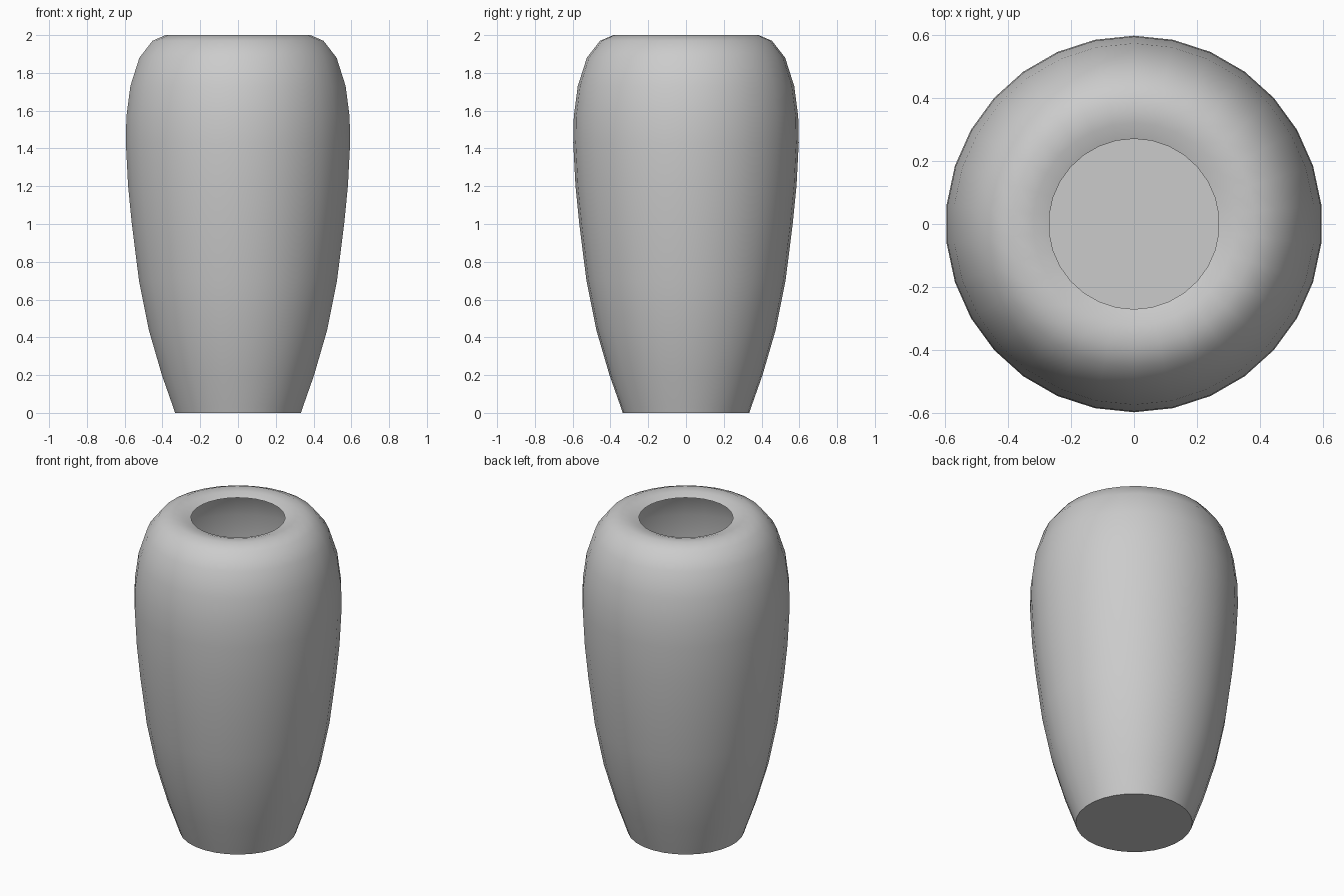
import bpy, bmesh
from math import radians
from mathutils import Vector

cube = bpy.data.objects.get("Cube")
if cube:
    bpy.data.objects.remove(cube, do_unlink=True)

SIDES = 30

# Plain grey glaze
glaze = bpy.data.materials.new("grey_glaze")
glaze.use_nodes = True
grey = (0.6, 0.6, 0.6, 1)
glaze.diffuse_color = grey
glaze.node_tree.nodes["Principled BSDF"].inputs["Base Color"].default_value = grey

# Vase wall as (radius, height), from the foot up to the sunken mouth
profile = [(0.335, 0), (0.345, 0.03), (0.405, 0.2), (0.475, 0.44), (0.527, 0.7),
           (0.565, 1.0), (0.585, 1.2), (0.597, 1.43), (0.594, 1.57), (0.573, 1.73),
           (0.525, 1.88), (0.455, 1.97), (0.385, 2.0), (0.32, 1.995), (0.27, 1.978)]

bm = bmesh.new()
points = [bm.verts.new((0, r, z)) for r, z in profile]
edges = [bm.edges.new(pair) for pair in zip(points, points[1:])]
bmesh.ops.spin(bm, geom=points + edges, cent=(0, 0, 0), axis=(0, 0, 1),
               angle=radians(360), steps=SIDES, use_merge=True)
bmesh.ops.remove_doubles(bm, verts=bm.verts, dist=0.0001)

# Flat foot closes the bottom
foot = [e for e in bm.edges if e.is_boundary and all(v.co.z < 0.001 for v in e.verts)]
bmesh.ops.contextual_create(bm, geom=foot)
bmesh.ops.recalc_face_normals(bm, faces=bm.faces)
base = min(bm.faces, key=lambda f: f.calc_center_median().z)
if base.normal.dot(Vector((0, 0, -1))) < 0:
    bmesh.ops.reverse_faces(bm, faces=bm.faces)

mesh = bpy.data.meshes.new("vase")
bm.to_mesh(mesh)
bm.free()
mesh.materials.append(glaze)
vase = bpy.data.objects.new("vase", mesh)
bpy.context.collection.objects.link(vase)

# Smooth wall, sharp foot edge
bpy.context.view_layer.objects.active = vase
vase.select_set(True)
bpy.ops.object.shade_smooth_by_angle(angle=radians(40))
